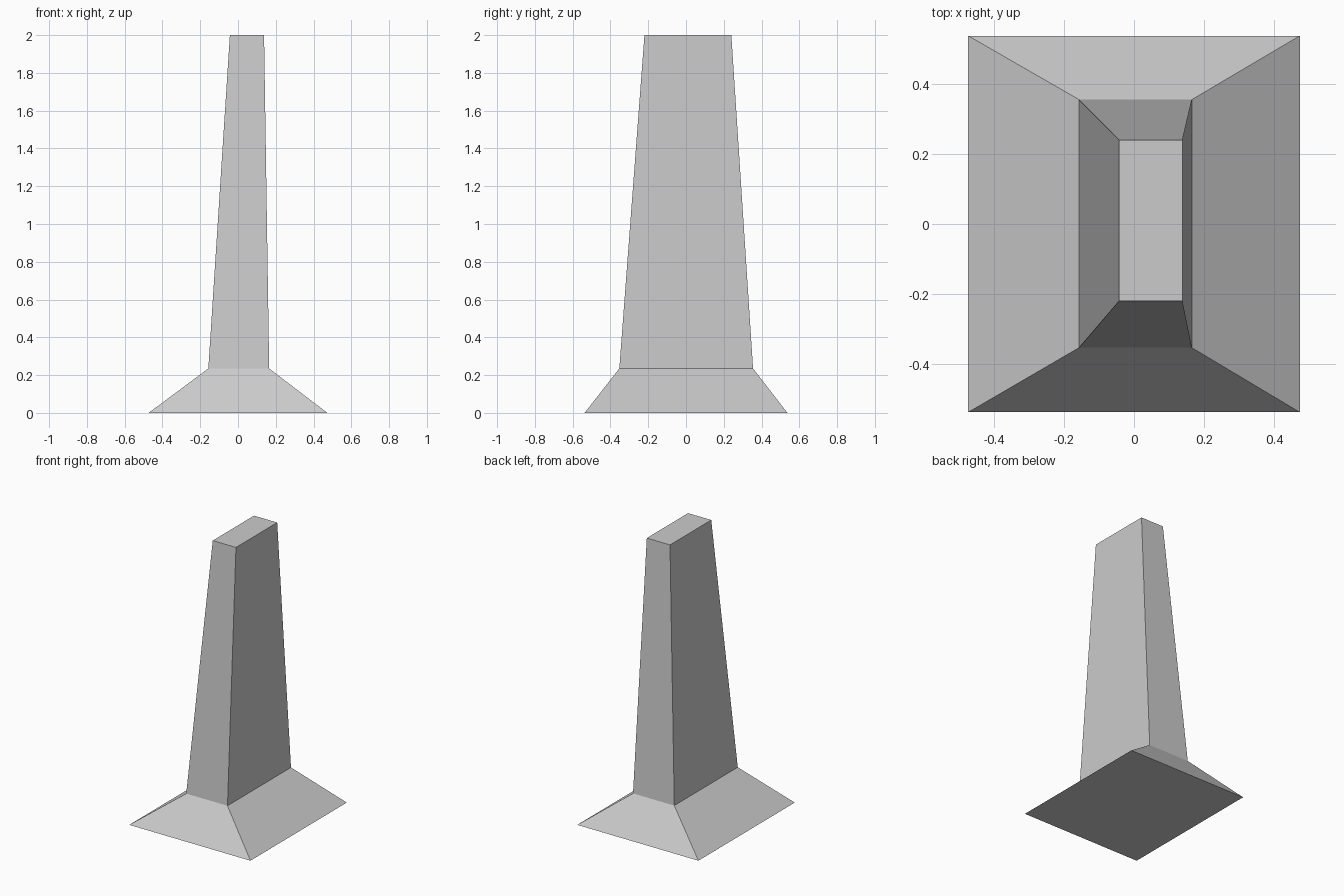
import bpy
import bmesh

cube = bpy.data.objects.get("Cube")
if cube:
    bpy.data.objects.remove(cube, do_unlink=True)

# Plain grey stone
stone = bpy.data.materials.new("grey_stone")
stone.use_nodes = True
GREY = (0.6, 0.6, 0.6, 1.0)
stone.diffuse_color = GREY
stone.node_tree.nodes["Principled BSDF"].inputs["Base Color"].default_value = GREY

# Rectangular sections from foot to tip: left x, right x, front y, back y, height
foot = (-0.473, 0.473, -0.537, 0.537, 0.0)
shoulder = (-0.157, 0.165, -0.353, 0.355, 0.235)
tip = (-0.043, 0.138, -0.22, 0.24, 2.0)


def add_ring(bm, section):
    x0, x1, y0, y1, z = section
    return [bm.verts.new((x, y, z)) for x, y in ((x0, y0), (x1, y0), (x1, y1), (x0, y1))]


def loft(name, sections):
    """Join rectangular sections into a closed, flat-faced solid."""
    bm = bmesh.new()
    rings = [add_ring(bm, s) for s in sections]
    for low, high in zip(rings, rings[1:]):
        for i in range(4):
            j = (i + 1) % 4
            bm.faces.new((low[i], low[j], high[j], high[i]))
    bm.faces.new(rings[0][::-1])
    bm.faces.new(rings[-1])
    mesh = bpy.data.meshes.new(name)
    bm.to_mesh(mesh)
    bm.free()
    mesh.materials.append(stone)
    obj = bpy.data.objects.new(name, mesh)
    bpy.context.collection.objects.link(obj)
    return obj


# Flared base and leaning tapered shaft in one solid
loft("tapered_pillar", (foot, shoulder, tip))
